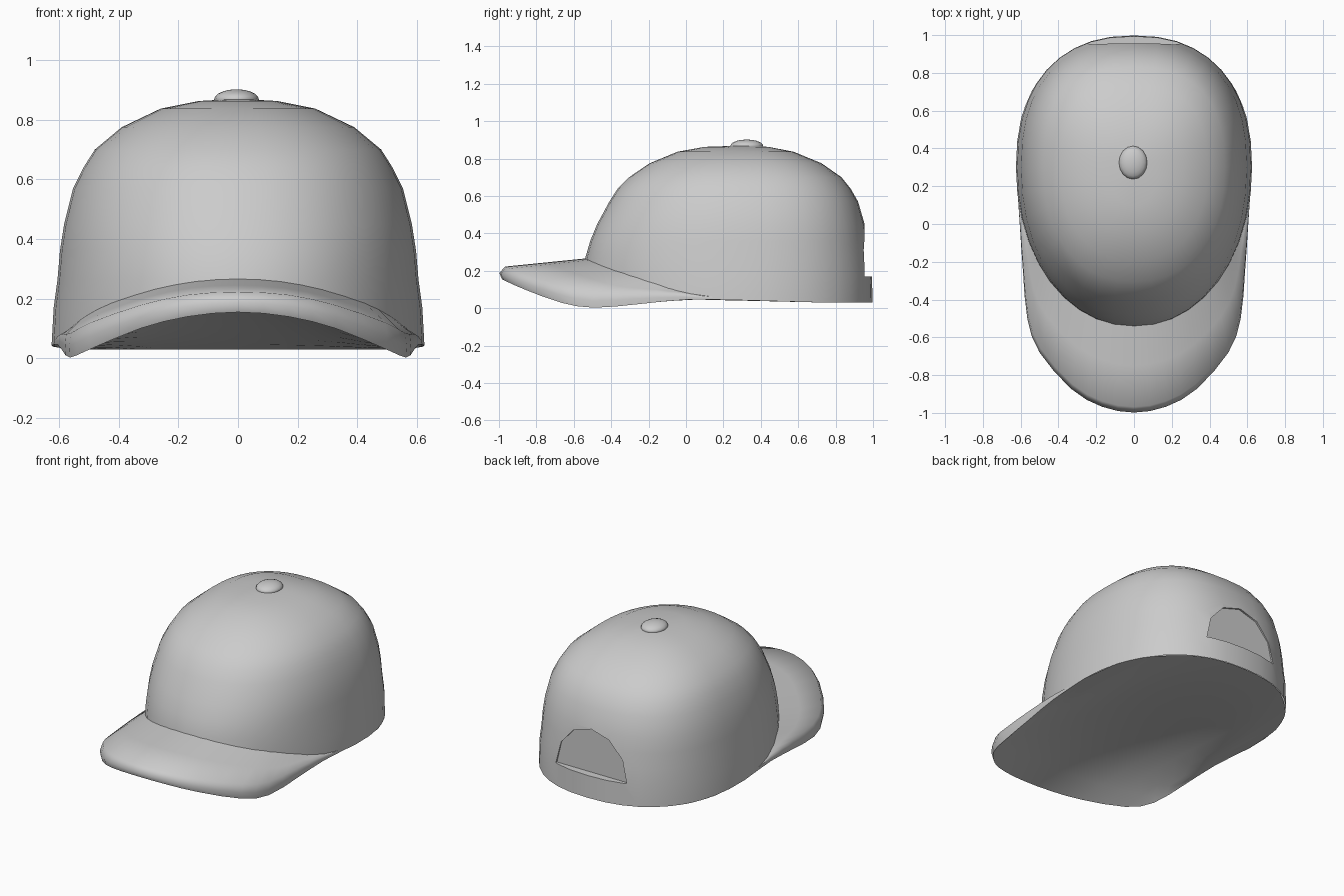
import bpy
import bmesh
from math import sin, cos, pi, radians
from mathutils import Vector

cube = bpy.data.objects.get("Cube")
if cube:
    bpy.data.objects.remove(cube, do_unlink=True)

GREY = (0.6, 0.6, 0.6, 1.0)
grey = bpy.data.materials.new("plain grey cloth")
grey.use_nodes = True
grey.diffuse_color = GREY
grey.node_tree.nodes["Principled BSDF"].inputs["Base Color"].default_value = GREY

CENTRE_Y = 0.3
HALF_WIDTH = 0.625
BACK_POWER = 2.3
SEGMENTS = 40


def make_object(name, bm):
    """Turn a bmesh into a linked object with outward normals."""
    bmesh.ops.remove_doubles(bm, verts=bm.verts, dist=0.001)
    bmesh.ops.recalc_face_normals(bm, faces=bm.faces)
    mesh = bpy.data.meshes.new(name)
    bm.to_mesh(mesh)
    bm.free()
    mesh.materials.append(grey)
    obj = bpy.data.objects.new(name, mesh)
    bpy.context.collection.objects.link(obj)
    return obj


def activate(obj):
    bpy.ops.object.select_all(action='DESELECT')
    obj.select_set(True)
    bpy.context.view_layer.objects.active = obj


def smooth(obj, angle=35):
    activate(obj)
    bpy.ops.object.shade_smooth_by_angle(angle=radians(angle))


def signed_power(value, power):
    return abs(value) ** power * (1 if value >= 0 else -1)


def rim_height(y):
    """Height of the lower edge along the sides: highest beside the brim root."""
    if y < 0.05:
        return 0.05 - 0.045 * min((0.05 - y) / 0.6, 1)
    return 0.05 - 0.02 * min((y - 0.05) / 0.7, 1)


def crown_point(angle, z, width, front, back):
    s, c = sin(angle), cos(angle)
    # The plan gets squarer towards the top
    extra = 0.25 * z
    power = 2 / (BACK_POWER + extra if s > 0 else 2.05 + extra)
    reach = back - CENTRE_Y if s > 0 else CENTRE_Y - front
    x = width * signed_power(c, power)
    y = CENTRE_Y + reach * signed_power(s, power)
    # The lower front edge stays inside the brim
    lowest = rim_height(y) + 0.2 * max(0, -s) ** 3
    return Vector((x, y, max(z, lowest)))


# Crown: stacked rings of (height, half width, front y, back y)
rings = [
    (0, HALF_WIDTH, -0.55, 0.998),
    (0.17, 0.618, -0.545, 0.994),
    (0.265, 0.605, -0.54, 0.982),
    (0.36, 0.597, -0.512, 0.97),
    (0.45, 0.583, -0.475, 0.955),
    (0.57, 0.553, -0.41, 0.92),
    (0.64, 0.518, -0.365, 0.88),
    (0.70, 0.48, -0.305, 0.832),
    (0.775, 0.39, -0.195, 0.725),
    (0.837, 0.26, -0.045, 0.575),
    (0.863, 0.13, 0.1, 0.44),
]
bm = bmesh.new()
loops = [[bm.verts.new(crown_point(2 * pi * i / SEGMENTS, *ring))
          for i in range(SEGMENTS)] for ring in rings]
apex = bm.verts.new((0, 0.31, 0.87))
plug = Vector((0, CENTRE_Y, 0.25))
inner = bm.verts.new(plug)
for i in range(SEGMENTS):
    j = (i + 1) % SEGMENTS
    for low, high in zip(loops, loops[1:]):
        bm.faces.new((low[i], low[j], high[j], high[i]))
    bm.faces.new((loops[-1][i], loops[-1][j], apex))
    bm.faces.new((loops[0][j], loops[0][i], inner))
crown = make_object("crown", bm)

# Arched recess above the back strap
bm = bmesh.new()
steps = 6
arch = [bm.verts.new((0.25 * cos(pi * i / steps), 0.944,
                      0.17 + 0.28 * sin(pi * i / steps)))
        for i in range(steps + 1)]
face = bm.faces.new(arch)
extruded = bmesh.ops.extrude_face_region(bm, geom=[face])
bmesh.ops.translate(bm, vec=(0, 0.3, 0),
                    verts=[g for g in extruded["geom"] if isinstance(g, bmesh.types.BMVert)])
cutter = make_object("recess_cutter", bm)
cutter.hide_render = True
cut = crown.modifiers.new("back recess", 'BOOLEAN')
cut.operation = 'DIFFERENCE'
cut.solver = 'EXACT'
cut.object = cutter
activate(crown)
bpy.ops.object.modifier_apply(modifier=cut.name)
bpy.data.objects.remove(cutter, do_unlink=True)

# Open the hidden plug that kept the crown solid for the cut
bm = bmesh.new()
bm.from_mesh(crown.data)
bmesh.ops.delete(bm, geom=[v for v in bm.verts if (v.co - plug).length < 0.01], context='VERTS')
bm.to_mesh(crown.data)
bm.free()
smooth(crown)

# Brim: half columns of (seam point), (outer x, y, top z, bottom z)
half = [
    ((0, -0.5, 0.27), (0, -0.998, 0.22, 0.155)),
    ((0.14, -0.48, 0.262), (0.17, -0.967, 0.21, 0.14)),
    ((0.28, -0.42, 0.235), (0.33, -0.875, 0.175, 0.10)),
    ((0.42, -0.3, 0.19), (0.5, -0.68, 0.115, 0.03)),
    ((0.5, -0.18, 0.15), (0.565, -0.5, 0.08, 0.003)),
    ((0.54, -0.08, 0.12), (0.588, -0.25, 0.08, 0.023)),
    ((0.58, 0.05, 0.08), (0.605, 0.0, 0.075, 0.046)),
    ((HALF_WIDTH, CENTRE_Y, 0.043), (HALF_WIDTH, CENTRE_Y, 0.043, 0.043)),
]


def brim_column(seam, outer):
    """Points along one slice: seam, lip, arched underside, back edge."""
    x, y, top, bottom = outer
    seam = Vector(seam)
    rim = Vector((x, y, top))
    lip = Vector((x, y, (top + bottom) / 2))
    under = Vector((x, y, bottom)).lerp(Vector((seam.x, seam.y, bottom)), 0.03)
    ratio = min(abs(under.x) / HALF_WIDTH, 1)
    back_y = CENTRE_Y + 0.695 * (1 - ratio ** BACK_POWER) ** (1 / BACK_POWER)
    back = Vector((under.x, back_y, rim_height(back_y)))
    floor = []
    for k in range(1, 11):
        t = k / 10
        p = under.lerp(back, t)
        arch_rise = 0.45 * (1 - ratio ** 2) * t * (1 - t) ** 2
        p.z = max(p.z + arch_rise, rim_height(p.y))
        floor.append(p)
    return [seam, seam.lerp(rim, 0.5), rim.lerp(seam, 0.06), lip, under] + floor


def spline(a, b, c, d):
    """Midpoint of a smooth curve between b and c."""
    return (b + c) * 0.5625 - (a + d) * 0.0625


right = [brim_column(*column) for column in half]
left = [[Vector((-p.x, p.y, p.z)) for p in column] for column in right[:0:-1]]
coarse = left + right
last = len(coarse) - 1
columns = []
for i, column in enumerate(coarse):
    columns.append(column)
    if i < last:
        near = (coarse[max(i - 1, 0)], column, coarse[i + 1], coarse[min(i + 2, last)])
        columns.append([spline(*points) for points in zip(*near)])

bm = bmesh.new()
grid = [[bm.verts.new(p) for p in column] for column in columns]
for a, b in zip(grid, grid[1:]):
    for k in range(len(a) - 1):
        bm.faces.new((a[k], b[k], b[k + 1], a[k + 1]))
brim = make_object("brim_and_underside", bm)
smooth(brim, 65)

# Button on top of the crown
bm = bmesh.new()
bmesh.ops.create_uvsphere(bm, u_segments=16, v_segments=10, radius=1)
bmesh.ops.scale(bm, vec=(0.075, 0.088, 0.034), verts=bm.verts)
bmesh.ops.translate(bm, vec=(-0.005, 0.325, 0.868), verts=bm.verts)
smooth(make_object("top_button", bm), 60)
